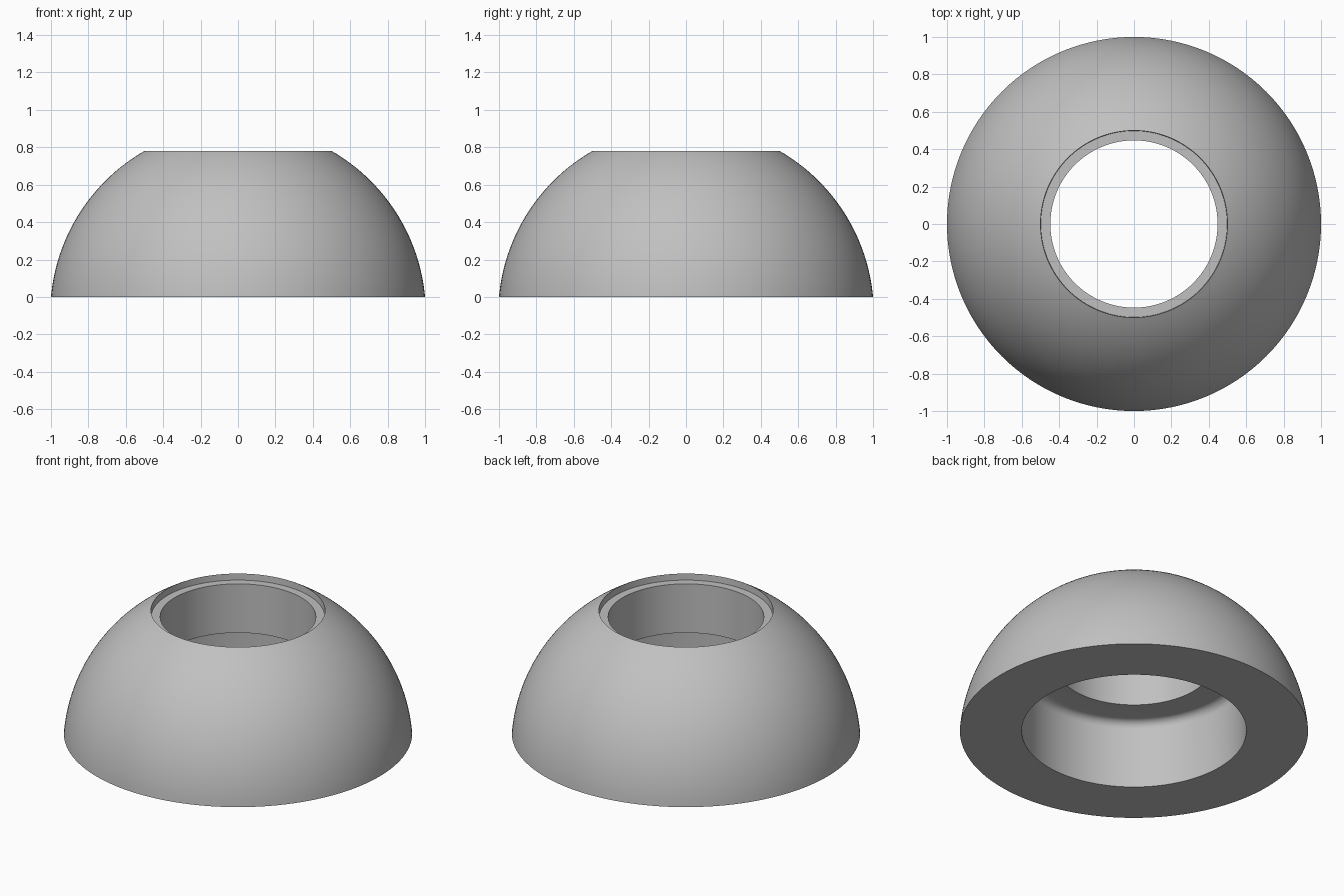
import bpy
import bmesh
import math

if "Cube" in bpy.data.objects:
    bpy.data.objects.remove(bpy.data.objects["Cube"], do_unlink=True)

SEGMENTS = 128


def make_material(name, colour):
    mat = bpy.data.materials.new(name)
    mat.use_nodes = True
    mat.diffuse_color = colour
    mat.node_tree.nodes["Principled BSDF"].inputs["Base Color"].default_value = colour
    return mat


def arc(cr, cz, radius, start, end, steps):
    """Points (r, z) on a circular arc, angles in degrees."""
    angles = [math.radians(start + (end - start) * i / steps) for i in range(steps + 1)]
    return [(cr + radius * math.cos(a), cz + radius * math.sin(a)) for a in angles]


def lathe(name, profile, mat):
    """Revolve a closed (r, z) profile around the z axis."""
    bm = bmesh.new()
    verts = [bm.verts.new((r, 0, z)) for r, z in profile]
    edges = [bm.edges.new((a, b)) for a, b in zip(verts, verts[1:] + verts[:1])]
    bmesh.ops.spin(bm, geom=verts + edges, cent=(0, 0, 0), axis=(0, 0, 1),
                   angle=math.tau, steps=SEGMENTS, use_merge=True)
    bmesh.ops.remove_doubles(bm, verts=bm.verts, dist=0.0001)
    bmesh.ops.recalc_face_normals(bm, faces=bm.faces)
    mesh = bpy.data.meshes.new(name)
    bm.to_mesh(mesh)
    bm.free()
    mesh.materials.append(mat)
    obj = bpy.data.objects.new(name, mesh)
    bpy.context.collection.objects.link(obj)
    bpy.ops.object.select_all(action="DESELECT")
    obj.select_set(True)
    bpy.context.view_layer.objects.active = obj
    bpy.ops.object.shade_smooth_by_angle(angle=math.radians(25))
    return obj


# Spherical outer wall, from the base up to the sharp top rim
centre_z, base_r, rim_r, top = -0.09, 1.0, 0.5, 0.78
radius = math.hypot(base_r, centre_z)
low = math.degrees(math.asin(-centre_z / radius))
high = math.degrees(math.acos(rim_r / radius))
outer = arc(0, centre_z, radius, low, high, 32)

# Shallow top recess and the narrow through hole
hole_r, ledge_z, ceiling_z = 0.447, 0.74, 0.43
recess = [(rim_r - 0.002, ledge_z), (hole_r, ledge_z), (hole_r, ceiling_z)]

# Wider lower bore, rounded into its ceiling
bore_r, fillet = 0.645, 0.05
bore = arc(bore_r - fillet, ceiling_z - fillet, fillet, 90, 0, 8) + [(bore_r, 0)]

grey = make_material("plain grey", (0.53, 0.53, 0.53, 1))
lathe("dome_ring", outer + recess + bore, grey)
